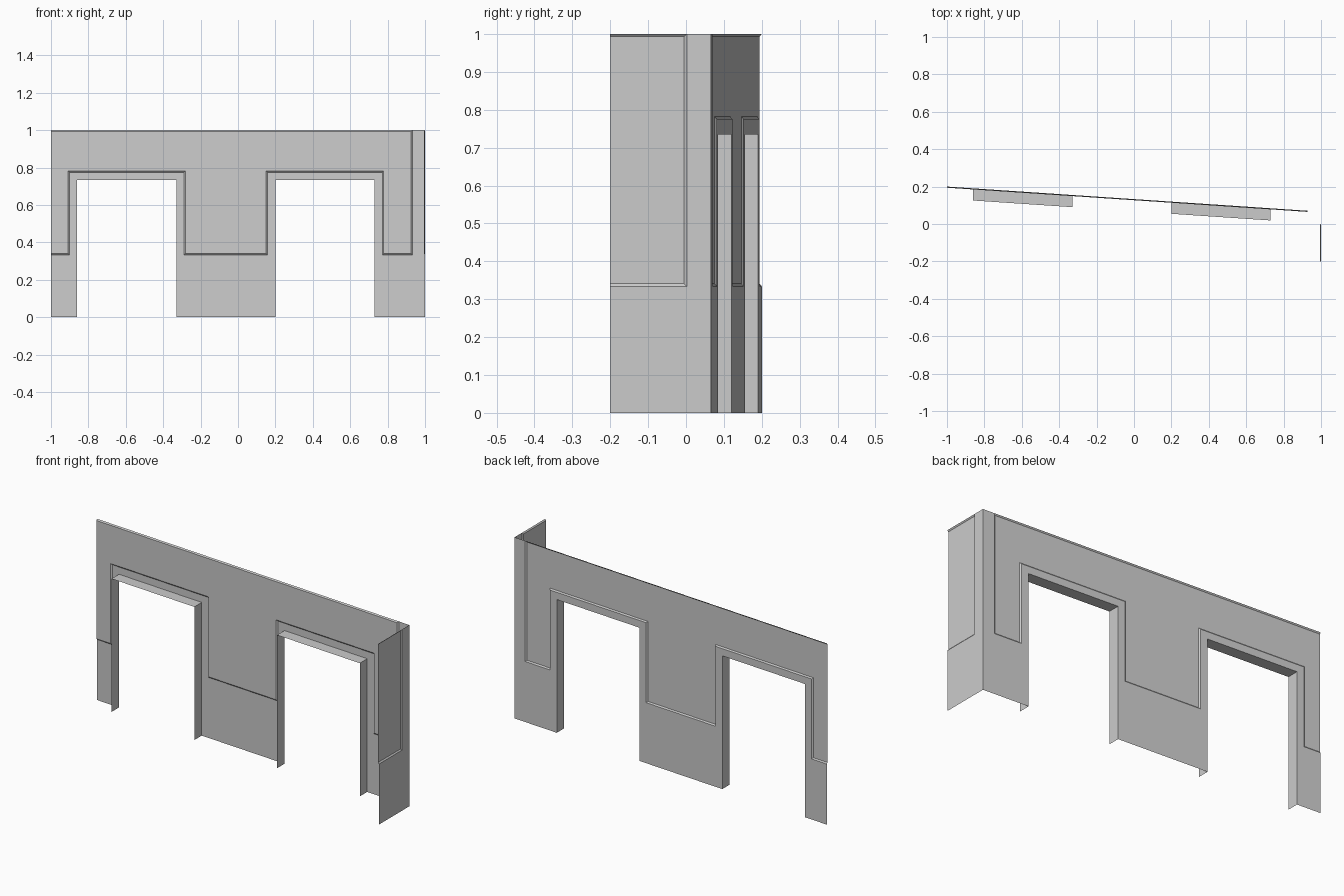
import bpy
from mathutils import Vector

if "Cube" in bpy.data.objects:
    bpy.data.objects.remove(bpy.data.objects["Cube"])

DEPTH = 0.006      # how far the upper panels sit behind the outer plane
BEVEL = 0.007      # width of the sloped edge around a panel
REVEAL = 0.065     # depth of the door linings
DOORS = [(-0.86, -0.33), (0.20, 0.73)]
DOOR_TOP = 0.735
DADO = 0.334       # bottom of the recessed panels
FRAME = 0.042      # width of the raised door surround


def wall_y(x):
    return 0.2 - 0.067 * (x + 1)


def build(name, polys):
    """polys: list of (points, direction the face must look towards)"""
    verts, faces = [], []
    for pts, out in polys:
        pts = [Vector(p) for p in pts]
        n = Vector()
        for a, b in zip(pts, pts[1:] + pts[:1]):
            n += a.cross(b)
        if n.dot(Vector(out)) < 0:
            pts.reverse()
        faces.append(range(len(verts), len(verts) + len(pts)))
        verts += pts
    mesh = bpy.data.meshes.new(name)
    mesh.from_pydata(verts, [], [list(f) for f in faces])
    obj = bpy.data.objects.new(name, mesh)
    bpy.context.collection.objects.link(obj)
    bpy.context.view_layer.objects.active = obj
    bpy.ops.object.select_all(action='DESELECT')
    obj.select_set(True)
    bpy.ops.object.mode_set(mode='EDIT')
    bpy.ops.mesh.select_all(action='SELECT')
    bpy.ops.mesh.remove_doubles(threshold=0.0005)
    bpy.ops.object.mode_set(mode='OBJECT')
    return obj


def panelled(name, lower, rim, inner, place, out):
    """Flat outer face, sloped rim and recessed panel."""
    polys = [([place(u, z, 0) for u, z in lower], out),
             ([place(u, z, DEPTH) for u, z in inner], out)]
    for i in range(len(rim)):
        j = (i + 1) % len(rim)
        if i == len(rim) - 2:
            continue      # the panel runs out open at the wall's free end
        polys.append(([place(*rim[i], 0), place(*rim[j], 0),
                       place(*inner[j], DEPTH), place(*inner[i], DEPTH)], out))
    return build(name, polys)


# long wall: outline stepping around the two doors
bottom = [(-1, 0)]
for a, b in DOORS:
    bottom += [(a, 0), (a, DOOR_TOP), (b, DOOR_TOP), (b, 0)]
bottom += [(1, 0), (1, 1)]


def panel_outline(e):
    pts = [(0.932 - e, 1 - e), (0.932 - e, DADO + e)]
    for a, b in reversed(DOORS):
        a, b, t = a - FRAME - e, b + FRAME + e, DOOR_TOP + FRAME - 0.002 + e
        pts += [(b, DADO + e), (b, t), (a, t), (a, DADO + e)]
    return pts + [(-1, DADO + e), (-1, 1 - e)]


rim = panel_outline(0)
panelled("long_wall", bottom + rim[:-1], rim, panel_outline(BEVEL),
         lambda x, z, d: (x, wall_y(x) - d, z), (0, 1, 0))


# short return wall at the right end
def return_outline(e):
    return [(0.002 - e, 1 - e), (0.002 - e, DADO + e), (-0.2, DADO + e), (-0.2, 1 - e)]


rim = return_outline(0)
panelled("return_wall", [(-0.2, 0), (wall_y(1), 0), (wall_y(1), 1)] + rim[:-1],
         rim, return_outline(BEVEL), lambda y, z, d: (1 - d, y, z), (1, 0, 0))

# door linings running inward from each opening
for k, (a, b) in enumerate(DOORS):
    path = [(a, 0), (a, DOOR_TOP), (b, DOOR_TOP), (b, 0)]
    looks = [(1, 0, 0), (0, 0, -1), (-1, 0, 0)]
    polys = []
    for (x0, z0), (x1, z1), out in zip(path, path[1:], looks):
        polys.append(([(x0, wall_y(x0), z0), (x1, wall_y(x1), z1),
                       (x1, wall_y(x1) - REVEAL, z1), (x0, wall_y(x0) - REVEAL, z0)], out))
    build(f"door_lining_{k + 1}", polys)
